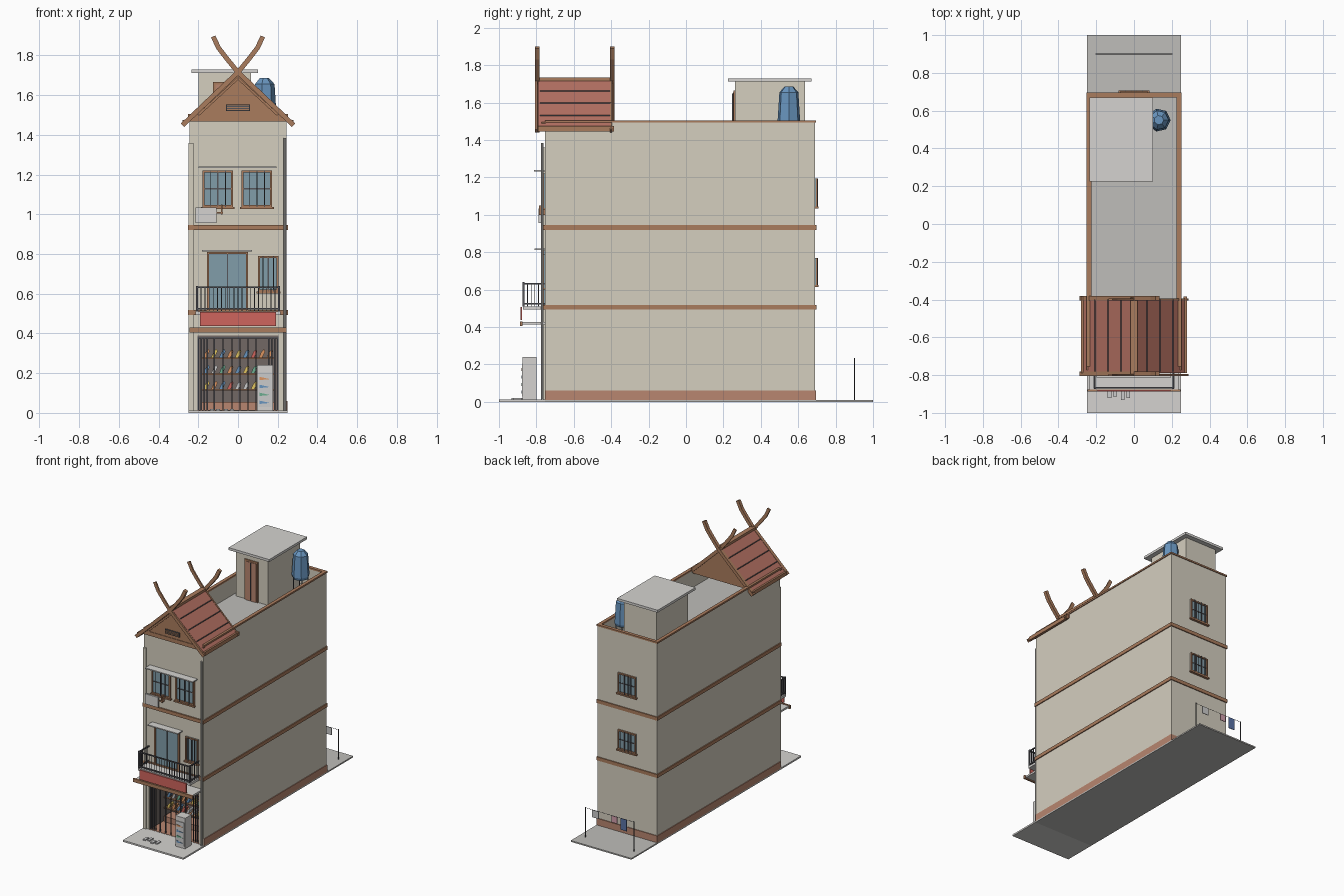
import bpy, bmesh, math, random
from mathutils import Vector

if "Cube" in bpy.data.objects:
    bpy.data.objects.remove(bpy.data.objects["Cube"])

random.seed(4)
C = dict(wall=(.66, .62, .52), brown=(.40, .20, .11), red=(.45, .16, .12), sign=(.62, .13, .11),
         base=(.48, .24, .16), glass=(.22, .34, .40), dark=(.09, .09, .10), grey=(.52, .51, .49),
         light=(.66, .65, .63), blue=(.14, .30, .52), inside=(.17, .14, .13), white=(.82, .82, .80),
         pink=(.65, .35, .42), navy=(.10, .17, .38), green=(.15, .42, .28), yellow=(.75, .55, .12),
         orange=(.72, .30, .12))
mats = {}


def finish(name, bm, color):
    bmesh.ops.recalc_face_normals(bm, faces=bm.faces)
    me = bpy.data.meshes.new(name)
    bm.to_mesh(me)
    bm.free()
    if color not in mats:
        mats[color] = bpy.data.materials.new(color)
        mats[color].diffuse_color = (*C[color], 1)
    me.materials.append(mats[color])
    ob = bpy.data.objects.new(name, me)
    bpy.context.collection.objects.link(ob)
    return ob


def box(name, x0, x1, y0, y1, z0, z1, color):
    bm = bmesh.new()
    bmesh.ops.create_cube(bm, size=1)
    for v in bm.verts:
        v.co = ((x0 + x1) / 2 + v.co.x * (x1 - x0), (y0 + y1) / 2 + v.co.y * (y1 - y0),
                (z0 + z1) / 2 + v.co.z * (z1 - z0))
    return finish(name, bm, color)


def prism(name, pts, y0, y1, color):
    """Extrude an x-z outline along y."""
    bm = bmesh.new()
    f = bm.faces.new([bm.verts.new((x, y0, z)) for x, z in pts])
    g = bmesh.ops.extrude_face_region(bm, geom=[f])['geom']
    bmesh.ops.translate(bm, vec=(0, y1 - y0, 0), verts=[v for v in g if isinstance(v, bmesh.types.BMVert)])
    return finish(name, bm, color)


def rod(name, a, b, r, color, n=6):
    a, b = Vector(a), Vector(b)
    bm = bmesh.new()
    bmesh.ops.create_cone(bm, cap_ends=True, segments=n, radius1=r, radius2=r, depth=(b - a).length)
    q = (b - a).to_track_quat('Z', 'Y')
    for v in bm.verts:
        v.co = q @ v.co + (a + b) / 2
    return finish(name, bm, color)


def ribbon(path, w):
    """Outline of a board following an x-z path."""
    P = [Vector(p) for p in path]
    left, right = [], []
    for i, p in enumerate(P):
        d = (P[min(i + 1, len(P) - 1)] - P[max(i - 1, 0)]).normalized()
        n = Vector((-d.y, d.x)) * w / 2
        left.append(p + n)
        right.append(p - n)
    return [tuple(p) for p in left + right[::-1]]


def window(name, x0, x1, z0, z1, y, s, cols, rows, bars=0, sill=True):
    """Glazed opening on a wall at y; s is the outward direction."""
    def yy(a, b):
        return sorted((y + s * a, y + s * b))
    f = .01
    box(name + "_glass", x0, x1, *yy(-.01, .004), z0, z1, 'glass')
    for k, (a, b, c, d) in enumerate([(x0, x0 + f, z0, z1), (x1 - f, x1, z0, z1),
                                      (x0 + f, x1 - f, z1 - f, z1), (x0 + f, x1 - f, z0, z0 + f)]):
        box(f"{name}_frame_{k}", a, b, *yy(-.01, .012), c, d, 'brown')
    for i in range(1, cols):
        x = x0 + (x1 - x0) * i / cols
        box(f"{name}_mullion_{i}", x - .003, x + .003, *yy(0, .009), z0 + f, z1 - f, 'dark')
    for i in range(1, rows):
        z = z0 + (z1 - z0) * i / rows
        box(f"{name}_rail_{i}", x0 + f, x1 - f, *yy(0, .008), z - .003, z + .003, 'dark')
    for i in range(bars):
        x = x0 + (x1 - x0) * (i + 1) / (bars + 1)
        box(f"{name}_bar_{i}", x - .002, x + .002, *yy(.012, .016), z0, z1, 'dark')
    if sill:
        box(name + "_sill", x0 - .008, x1 + .008, *yy(0, .018), z0 - .01, z0, 'brown')


W, YF, YB = .245, -.755, .69
# ground slabs
box("pavement", -.25, .25, -1, YF, 0, .012, 'light')
box("yard_slab", -.25, .25, YF, 1, 0, .01, 'grey')
# main body with shop recess
box("upper_walls", -W, W, YF, YB, .39, 1.36, 'wall')
box("rear_ground_walls", -W, W, -.50, YB, .01, .39, 'wall')
for s in (-1, 1):
    box("shop_side_wall", *sorted((s * .205, s * W)), YF, -.50, .01, .39, 'wall')
    box("base_strip", *sorted((s * W, s * .25)), YF, .695, .01, .06, 'base')
    box("parapet_side", *sorted((s * .228, s * W)), YF, YB, 1.36, 1.495, 'wall')
    box("parapet_cap_side", *sorted((s * .226, s * .251)), YF, .696, 1.493, 1.505, 'brown')
box("base_strip_back", -.25, .25, YB, .696, .01, .06, 'base')
box("parapet_back", -.228, .228, .673, YB, 1.36, 1.495, 'wall')
box("parapet_front", -.228, .228, YF, -.738, 1.36, 1.495, 'wall')
box("parapet_cap_back", -.226, .226, .671, .696, 1.493, 1.505, 'brown')
box("roof_floor", -.228, .228, -.738, .673, 1.355, 1.365, 'grey')
for z in (.493, .92):
    box("floor_band", -.252, .252, -.765, .697, z, z + .026, 'brown')
box("gable_beam", -.252, .252, -.772, -.75, 1.466, 1.496, 'brown')
# pilaster and drain pipe
box("corner_pilaster", -.248, -.225, -.765, YF, .012, 1.36, 'wall')
rod("drain_pipe", (.236, -.768, .012), (.236, -.768, 1.385), .007, 'grey', 8)

# gable roof with crossed finials
for s in (-1, 1):
    prism("roof_slope", [(0, 1.728), (s * .275, 1.466), (s * .275, 1.448), (0, 1.708)], -.79, -.395, 'red')
    box("eave_board", *sorted((s * .262, s * .28)), -.79, -.385, 1.446, 1.474, 'brown')
    for i in range(1, 4):
        x, z = s * .275 * i / 4, 1.728 - .262 * i / 4
        box("roof_seam", x - .002, x + .002, -.78, -.40, z - .005, z + .003, 'dark')
    for j, y in enumerate((-.806, -.406)):
        path = [(s * .28, 1.448), (0, 1.715), (-s * .055, 1.782), (-s * .098, 1.838), (-s * .125, 1.895)]
        prism("bargeboard", ribbon(path, .024), y, y + (.011 if s > 0 else .024), 'brown')
box("ridge_cap", -.018, .018, -.80, -.39, 1.715, 1.733, 'brown')
for y in (-.768, -.425):
    prism("gable_panel", [(-.245, 1.47), (.245, 1.47), (0, 1.71)], y, y + .016, 'brown')
for s in (-1, 1):
    prism("gable_trim", ribbon([(s * .20, 1.50), (0, 1.685)], .012), -.776, -.766, 'brown')
box("gable_vent", -.06, .06, -.776, -.766, 1.52, 1.552, 'dark')
for i in range(3):
    box("vent_slat", -.055, .055, -.779, -.775, 1.526 + i * .009, 1.530 + i * .009, 'brown')

# stair house and water tank
box("stair_house", -.20, .065, .262, .635, 1.36, 1.712, 'wall')
box("stair_house_roof", -.235, .10, .225, .67, 1.712, 1.73, 'light')
box("roof_door_frame", -.125, -.015, .254, .262, 1.365, 1.665, 'brown')
box("roof_door", -.113, -.027, .250, .256, 1.365, 1.653, 'base')
box("roof_door_seam", -.072, -.068, .247, .252, 1.37, 1.65, 'dark')
bm = bmesh.new()
rings = []
for r, z in ((.055, 1.48), (.062, 1.50), (.052, 1.655), (.025, 1.685)):
    rings.append([bm.verts.new((.132 + r * math.cos(math.tau * k / 7), .55 + r * math.sin(math.tau * k / 7), z))
                  for k in range(7)])
for a, b in zip(rings, rings[1:]):
    for k in range(7):
        bm.faces.new((a[k], a[(k + 1) % 7], b[(k + 1) % 7], b[k]))
bm.faces.new(rings[0])
bm.faces.new(rings[-1])
finish("water_tank", bm, 'blue')
for dx in (-.035, .035):
    for dy in (-.035, .035):
        rod("tank_leg", (.132 + dx, .55 + dy, 1.365), (.132 + dx, .55 + dy, 1.485), .005, 'dark', 4)

# canopy, sign and balcony
box("canopy_slab", -.235, .235, -.877, YF, .413, .427, 'light')
box("canopy_edge", -.245, .245, -.887, -.875, .405, .431, 'brown')
box("shop_sign", -.192, .192, -.886, -.878, .437, .508, 'sign')
box("balcony_slab", -.215, .215, -.872, YF, .493, .511, 'light')
for z in (.525, .632):
    box("railing_front", -.21, .21, -.872, -.864, z - .004, z + .004, 'dark')
    for s in (-1, 1):
        box("railing_side", s * .207 - .004, s * .207 + .004, -.868, YF, z - .004, z + .004, 'dark')
for i in range(21):
    x = -.207 + i * .0207
    box("baluster", x - .002, x + .002, -.870, -.866, .511, .632, 'dark')
for s in (-1, 1):
    box("railing_post", s * .207 - .005, s * .207 + .005, -.873, -.863, .511, .64, 'dark')
    for i in range(5):
        y = -.848 + i * .02
        box("side_baluster", s * .207 - .002, s * .207 + .002, y - .002, y + .002, .511, .632, 'dark')

# doors, windows and sunshades
window("balcony_door", -.155, .05, .511, .81, YF, -1, 2, 1, sill=False)
window("side_window", .10, .205, .61, .79, YF, -1, 2, 1, 3)
window("upper_window_left", -.178, -.025, 1.037, 1.22, YF, -1, 2, 2, 3)
window("upper_window_right", .018, .172, 1.037, 1.22, YF, -1, 2, 2, 3)
window("rear_window_low", -.075, .075, .625, .77, YB, 1, 3, 2, 4)
window("rear_window_high", -.075, .075, 1.045, 1.195, YB, 1, 3, 2, 4)
box("door_sunshade", -.18, .07, -.81, YF, .812, .82, 'light')
box("window_sunshade", -.198, .195, -.812, YF, 1.232, 1.24, 'light')
# small wall sign on bracket
box("wall_sign", -.215, -.108, -.788, -.776, .957, 1.033, 'light')
box("sign_bracket", -.12, -.075, -.784, -.777, 1.005, 1.012, 'brown')
box("sign_bracket_post", -.085, -.077, -.786, YF, 1.0, 1.05, 'brown')

# shop interior
box("shop_back", -.205, .205, -.508, -.50, .01, .39, 'inside')
box("shop_ceiling", -.205, .205, YF, -.508, .383, .389, 'inside')
box("shop_floor", -.205, .205, YF, -.508, .01, .014, 'base')
for s in (-1, 1):
    box("shop_lining", *sorted((s * .199, s * .205)), -.74, -.508, .014, .383, 'inside')
box("shelf_base", -.19, .19, -.60, -.508, .014, .055, 'base')
goods = ['blue', 'yellow', 'orange', 'white', 'green', 'sign']
for z in (.12, .20, .28):
    box("shelf", -.19, .19, -.60, -.508, z - .008, z, 'brown')
    for i in range(9):
        x = -.175 + i * .04
        prism("goods", [(x, z), (x + .018, z), (x + .032, z + .03), (x + .026, z + .042), (x + .012, z + .026)],
              -.59, -.55, random.choice(goods))
# folding gate
for x in (-.2, -.185, -.17, -.155, -.12, -.075, -.03, .01, .05, .09, .155, .17, .185, .2):
    box("gate_bar", x - .003, x + .003, -.748, -.742, .014, .383, 'dark')
box("gate_track", -.205, .205, -.752, -.738, .374, .386, 'dark')
# drinks fridge
box("drinks_fridge", .095, .175, -.873, -.80, .012, .24, 'light')
box("fridge_door", .102, .168, -.878, -.873, .03, .205, 'white')
for i, c in enumerate(('blue', 'green', 'blue', 'orange')):
    prism("fridge_label", [(.108, .045 + i * .04), (.162, .05 + i * .04), (.108, .062 + i * .04)], -.88, -.878, c)
# slippers on the pavement
for x, y in ((-.13, -.90), (-.10, -.89), (-.06, -.91), (-.03, -.90)):
    box("slipper", x - .01, x + .01, y - .022, y + .022, .012, .02, 'white')

# clothes line in the yard
for s in (-1, 1):
    rod("line_post", (s * .2, .9, .01), (s * .2, .9, .235), .003, 'dark')
rod("clothes_line", (-.2, .9, .23), (.2, .9, .23), .0015, 'dark', 4)
for x, w, h, c in ((.117, .055, .055, 'white'), (-.04, .045, .05, 'pink'), (-.117, .05, .085, 'navy')):
    box("hung_cloth", x - w / 2, x + w / 2, .898, .902, .23 - h, .23, c)

for m in bpy.data.materials:
    if m.users and not m.is_grease_pencil:
        m.use_nodes = True
        m.node_tree.nodes["Principled BSDF"].inputs["Base Color"].default_value = m.diffuse_color
